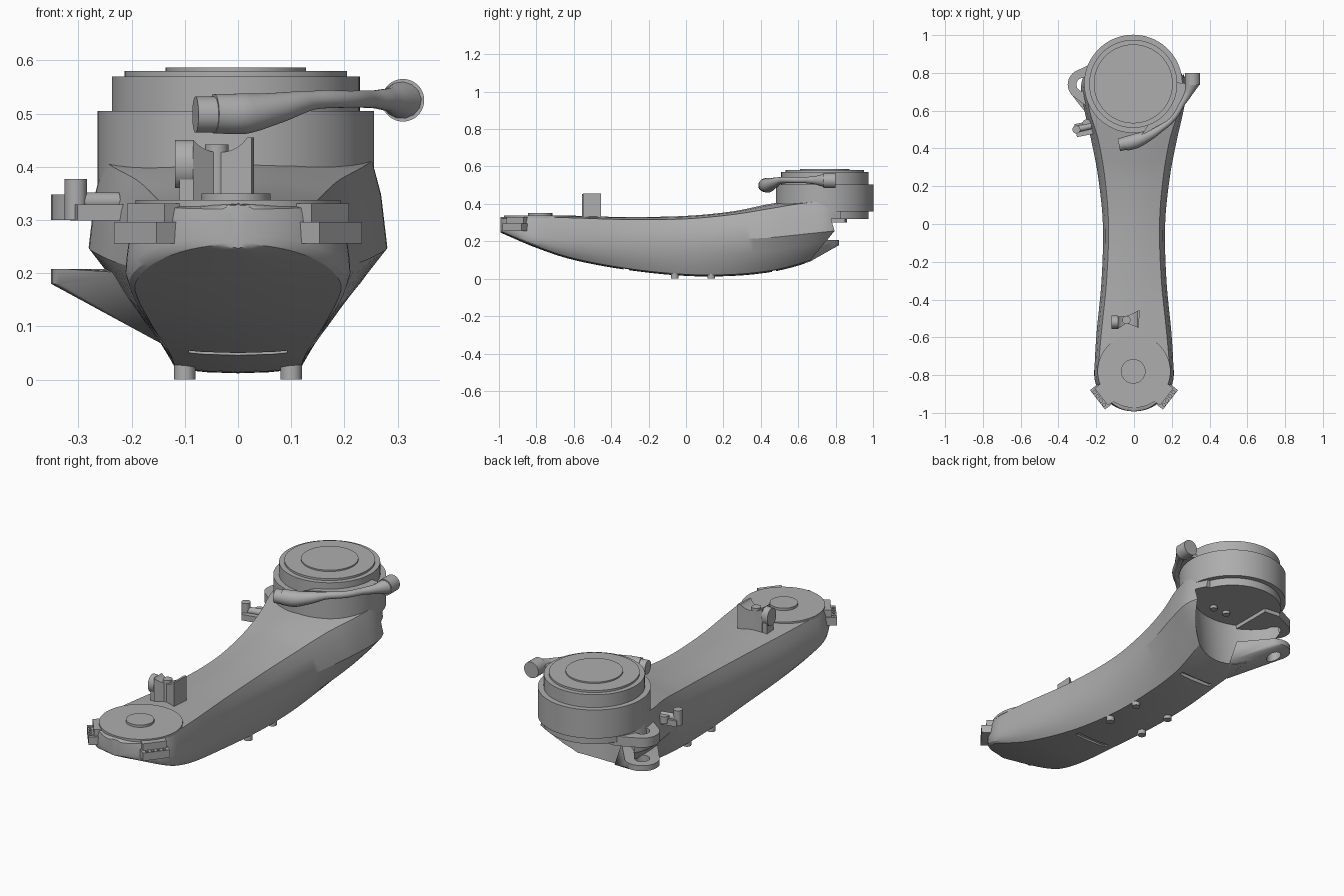
import bpy, bmesh, math
from mathutils import Vector

if "Cube" in bpy.data.objects:
    bpy.data.objects.remove(bpy.data.objects["Cube"])

GREY = (0.42, 0.42, 0.42, 1)
metal = bpy.data.materials.new("plain grey")
metal.use_nodes = True
metal.diffuse_color = GREY
metal.node_tree.nodes["Principled BSDF"].inputs["Base Color"].default_value = GREY


def finish(bm, name):
    bmesh.ops.recalc_face_normals(bm, faces=bm.faces)
    mesh = bpy.data.meshes.new(name)
    bm.to_mesh(mesh)
    bm.free()
    ob = bpy.data.objects.new(name, mesh)
    bpy.context.collection.objects.link(ob)
    mesh.materials.append(metal)
    return ob


def smooth(ob, angle=30):
    bpy.ops.object.select_all(action="DESELECT")
    ob.select_set(True)
    bpy.context.view_layer.objects.active = ob
    bpy.ops.object.shade_smooth_by_angle(angle=math.radians(angle))
    return ob


def cut(ob, cutter):
    """Subtract a helper solid and remove it afterwards."""
    cutter.hide_render = True
    mod = ob.modifiers.new("cut", "BOOLEAN")
    mod.operation, mod.object, mod.solver = "DIFFERENCE", cutter, "EXACT"
    bpy.ops.object.select_all(action="DESELECT")
    bpy.context.view_layer.objects.active = ob
    ob.select_set(True)
    bpy.ops.object.modifier_apply(modifier="cut")
    bpy.data.objects.remove(cutter)


def rod(name, start, end, r1, r2=None, sides=48):
    start, end = Vector(start), Vector(end)
    bm = bmesh.new()
    bmesh.ops.create_cone(bm, cap_ends=True, segments=sides, radius1=r1,
                          radius2=r1 if r2 is None else r2, depth=(end - start).length)
    turn = Vector((0, 0, 1)).rotation_difference(end - start)
    for v in bm.verts:
        v.co = turn @ v.co + (start + end) / 2
    return smooth(finish(bm, name))


def box(name, centre, size, spin=0):
    bm = bmesh.new()
    bmesh.ops.create_cube(bm, size=1)
    for v in bm.verts:
        v.co = Vector(a * b for a, b in zip(v.co, size))
    ob = finish(bm, name)
    ob.location, ob.rotation_euler.z = centre, spin
    bpy.context.view_layer.update()
    return ob


def hull(name, points):
    bm = bmesh.new()
    for p in points:
        bm.verts.new(p)
    bmesh.ops.convex_hull(bm, input=bm.verts)
    return smooth(finish(bm, name))


def ring(x, y, z, r, n=32):
    return [(x + r * math.cos(i * math.tau / n), y + r * math.sin(i * math.tau / n), z)
            for i in range(n)]


# Arm body: y, top / middle / bottom half width, crown / edge / middle / bottom height
STATIONS = [
    (-1.0, .19, .21, .20, .33, .32, .29, .25),
    (-.8, .19, .21, .195, .335, .33, .23, .165),
    (-.6, .175, .2, .165, .335, .325, .2, .1),
    (-.3, .145, .172, .13, .33, .316, .19, .045),
    (0, .135, .165, .118, .336, .32, .2, .015),
    (.25, .155, .19, .118, .36, .343, .21, .015),
    (.45, .19, .228, .12, .4, .375, .22, .035),
    (.6, .235, .262, .135, .42, .4, .235, .07),
    (.74, .25, .28, .15, .42, .415, .25, .12),
    (.84, .2, .24, .14, .42, .415, .26, .17),
]


def station(y):
    i = max(k for k in range(len(STATIONS) - 1) if STATIONS[k][0] <= y)
    last = len(STATIONS) - 1
    a, b, c, d = (STATIONS[min(max(k, 0), last)] for k in range(i - 1, i + 3))
    t = (y - b[0]) / (c[0] - b[0])
    h = c[0] - b[0]
    values = []
    for k in range(1, len(b)):
        m0 = h * (c[k] - a[k]) / (c[0] - a[0])
        m1 = h * (d[k] - b[k]) / (d[0] - b[0])
        values.append(b[k] + m0 * t + (3 * (c[k] - b[k]) - 2 * m0 - m1) * t ** 2
                      + (2 * (b[k] - c[k]) + m0 + m1) * t ** 3)
    return values


def section(y, squeeze):
    wt, wm, wb, zt, ze, zm, zb = station(y)
    half = [(0, zt), (wt * .5, zt * .7 + ze * .3), (wt, ze),
            (wt * .4 + wm * .6, ze * .6 + zm * .4), (wm, zm),
            (wm * .6 + wb * .4 + .008, zm * .6 + zb * .4),
            (wm * .3 + wb * .7 + .006, zm * .28 + zb * .72),
            (wb, zb + .008), (wb * .5, zb + .002), (0, zb)]
    loop = half + [(-x, z) for x, z in half[-2:0:-1]]
    return [(x * squeeze, y, z) for x, z in loop]


NOSE_Y, NOSE_R = -.78, .212
slices = [(NOSE_Y - NOSE_R * math.sin(a), math.cos(a))
          for a in (math.radians(87 - 6 * i) for i in range(15))]
slices += [(NOSE_Y + (.83 - NOSE_Y) * i / 48, 1) for i in range(49)]
bm = bmesh.new()
loops = [[bm.verts.new(p) for p in section(*s)] for s in slices]
for a, b in zip(loops, loops[1:]):
    for i in range(len(a)):
        j = (i + 1) % len(a)
        bm.faces.new((a[i], a[j], b[j], b[i]))
for end in (loops[0], loops[-1]):
    bm.faces.new(end)
body = finish(bm, "arm_body")

# Rear clearance scoop and the two shallow slots underneath
cut(body, rod("scoop_cutter", (0, .89, -.05), (0, .89, .32), .25, .285, 64))
cut(body, box("front_slot_cutter", (0, -.32, .045), (.185, .03, .03)))
cut(body, box("rear_slot_cutter", (0, .47, .04), (.185, .02, .03)))
smooth(body, 28)

# Stepped round joint on top of the rear end
JOINT = (-.004, .742)
for name, r, low, high in (("joint_lower_rim", .235, .32, .37), ("joint_housing", .26, .36, .505),
                           ("joint_collar", .233, .5, .57), ("joint_cover", .209, .56, .58),
                           ("joint_cap", .132, .57, .587)):
    rod(name, (*JOINT, low), (*JOINT, high), r, sides=96)
for x, y in ((.08, .7), (0, .7)):
    rod("underside_screw", (x, y, .305), (x, y, .325), .018, sides=20)

# Hinge lugs on the side of the rear end
HINGE = (-.27, .738)
lower = hull("lower_hinge_lug", ring(*HINGE, .18, .081) + ring(*HINGE, .208, .081)
             + [(-.13, .55, .06), (-.2, .52, .2), (-.06, .66, .09), (-.1, .66, .208),
                (-.25, .6, .205)])
upper = hull("upper_hinge_lug", ring(*HINGE, .3, .081) + ring(*HINGE, .348, .081)
             + [(x, y, z) for x, y in ((-.22, .6), (-.12, .6), (-.12, .85), (-.2, .86))
                for z in (.3, .348)])
for lug in (lower, upper):
    cut(lug, rod("hinge_hole_cutter", (*HINGE, .1), (*HINGE, .4), .035))
    smooth(lug)

# Small side latch in front of the hinge
box("latch_plate", (-.255, .505, .314), (.11, .07, .03), .2)
rod("latch_post", (-.305, .5, .3), (-.305, .5, .377), .021, sides=24)
rod("latch_bar", (-.31, .5, .335), (-.225, .52, .335), .017, sides=24)
rod("latch_pin", (-.25, .53, .31), (-.25, .53, .345), .024, sides=24)

# Curved clamping lever round the joint
PATH = [(-.045, .425, .5, .95), (.01, .44, .5, .98), (.07, .465, .51, .75), (.14, .505, .525, .45),
        (.21, .565, .527, .4), (.255, .64, .527, .42), (.285, .69, .526, .55), (.31, .75, .525, .95)]
curve = bpy.data.curves.new("clamp_lever", "CURVE")
curve.dimensions, curve.bevel_depth, curve.bevel_resolution = "3D", .04, 5
curve.resolution_u, curve.use_fill_caps = 6, True
spline = curve.splines.new("BEZIER")
spline.bezier_points.add(len(PATH) - 1)
for point, (x, y, z, r) in zip(spline.bezier_points, PATH):
    point.co, point.radius = (x, y, z), r
    point.handle_left_type = point.handle_right_type = "AUTO"
curve.materials.append(metal)
bpy.context.collection.objects.link(bpy.data.objects.new("clamp_lever", curve))
rod("lever_front_end", (-.08, .42, .498), (-.035, .428, .498), .034)
rod("lever_rear_end", (.31, .735, .525), (.31, .8, .525), .04)
hull("lever_web", [(x, y, z) for z in (.515, .538)
                   for x, y in ((.04, .47), (.2, .56), (.27, .66), (.31, .74), (.22, .75), (.1, .53))])

# Front pivot disc
rod("nose_plate", (0, NOSE_Y, .325), (0, NOSE_Y, .338), .193, sides=80)
rod("nose_disc", (-.004, NOSE_Y, .33), (-.004, NOSE_Y, .35), .065)

# Perforated terminal blocks on both front corners
for side in (-1, 1):
    spin = side * math.radians(52)
    out = Vector((math.sin(spin), -math.cos(spin), 0))
    along = Vector((math.cos(spin), math.sin(spin), 0))
    nose = Vector((0, NOSE_Y, 0))
    box("terminal_back", nose + out * .195 + Vector((0, 0, .311)), (.115, .05, .04), spin)
    ledge = box("terminal_ledge", nose + out * .215 + Vector((0, 0, .276)), (.13, .06, .04), spin)
    for i in range(4):
        spot = nose + out * .233 + along * (i - 1.5) * .028
        cut(ledge, rod("pin_hole_cutter", spot + Vector((0, 0, .28)),
                       spot + Vector((0, 0, .32)), .008, sides=12))

# Waisted saddle bracket on the top face
OUTLINE = [(-.085, -.555), (-.04, -.525), (.025, -.55), (.03, -.455), (-.03, -.485), (-.085, -.49)]
bm = bmesh.new()
base = bm.faces.new([bm.verts.new((x, y, .32)) for x, y in OUTLINE])
top = bmesh.ops.extrude_face_region(bm, geom=[base])["geom"]
bmesh.ops.translate(bm, vec=(0, 0, .135), verts=[v for v in top if isinstance(v, bmesh.types.BMVert)])
saddle = finish(bm, "saddle_bracket")
cut(saddle, rod("saddle_cutter", (-.035, -.7, .49), (-.035, -.3, .49), .063))
smooth(saddle)
rod("saddle_pin", (-.04, -.508, .33), (-.04, -.508, .442), .022, sides=24)
cheek = rod("saddle_cheek", (-.118, -.52, 0), (-.085, -.52, 0), .036)
cheek.scale.z, cheek.location.z = 1.25, .405
box("saddle_foot", (-.095, -.52, .36), (.03, .055, .08))

# Feet under the arm
for x in (-.1, .1):
    for y in (-.06, .135):
        rod("foot", (x, y, 0), (x, y, .03), .02, sides=24)
